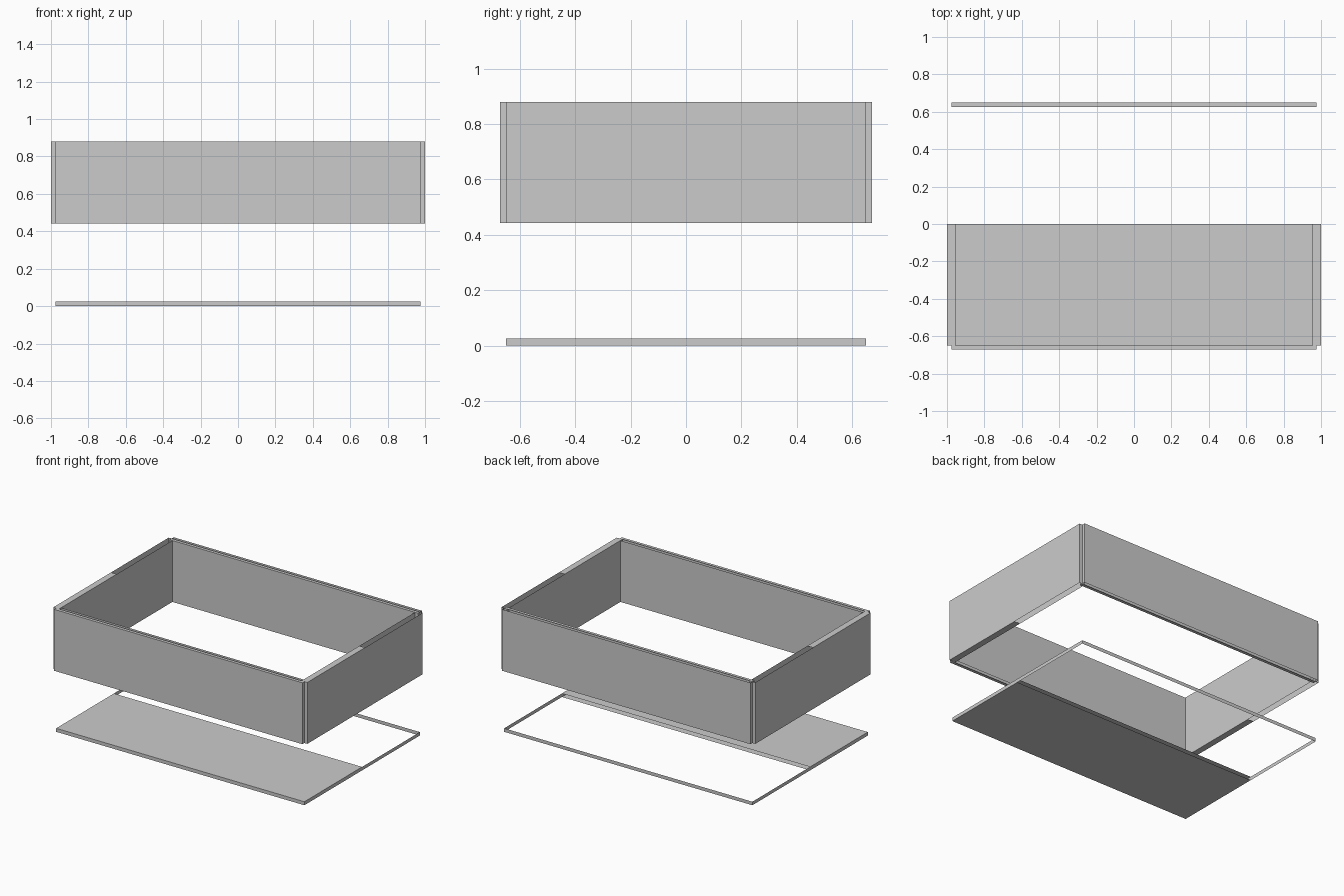
import bpy, bmesh
from mathutils import Matrix

if "Cube" in bpy.data.objects:
    bpy.data.objects.remove(bpy.data.objects["Cube"])

HALF_X, HALF_Y = 0.977, 0.649   # centre lines of the walls, also the panel's half size
THICK = 0.045                   # wall thickness
WALL_Z0, WALL_Z1 = 0.443, 0.88
PANEL_H = 0.025


def half_capped_box(name, center, size):
    """Box whose top and bottom caps only cover the half nearest the front."""
    bm = bmesh.new()
    bmesh.ops.create_cube(bm, size=1, matrix=Matrix.Diagonal((*size, 1)))
    bmesh.ops.bisect_plane(bm, geom=bm.verts[:] + bm.edges[:] + bm.faces[:],
                           plane_co=(0, 0, 0), plane_no=(0, 1, 0))
    bm.normal_update()
    open_caps = [f for f in bm.faces
                 if abs(f.normal.z) > 0.5 and f.calc_center_median().y > 0]
    bmesh.ops.delete(bm, geom=open_caps, context='FACES')
    mesh = bpy.data.meshes.new(name)
    bm.to_mesh(mesh)
    bm.free()
    obj = bpy.data.objects.new(name, mesh)
    obj.location = center
    bpy.context.collection.objects.link(obj)
    return obj


wall_h = WALL_Z1 - WALL_Z0
wall_z = (WALL_Z0 + WALL_Z1) / 2

# Lower panel
half_capped_box("base_panel", (0, 0, PANEL_H / 2),
                (2 * HALF_X, 2 * HALF_Y, PANEL_H))

# Front and back walls
for name, s in (("front_wall", -1), ("back_wall", 1)):
    half_capped_box(name, (0, s * HALF_Y, wall_z), (2 * HALF_X, THICK, wall_h))

# Side walls, meeting the others at their centre lines
for name, s in (("left_wall", -1), ("right_wall", 1)):
    half_capped_box(name, (s * (1 - THICK / 2), 0, wall_z),
                    (THICK, 2 * HALF_Y, wall_h))
